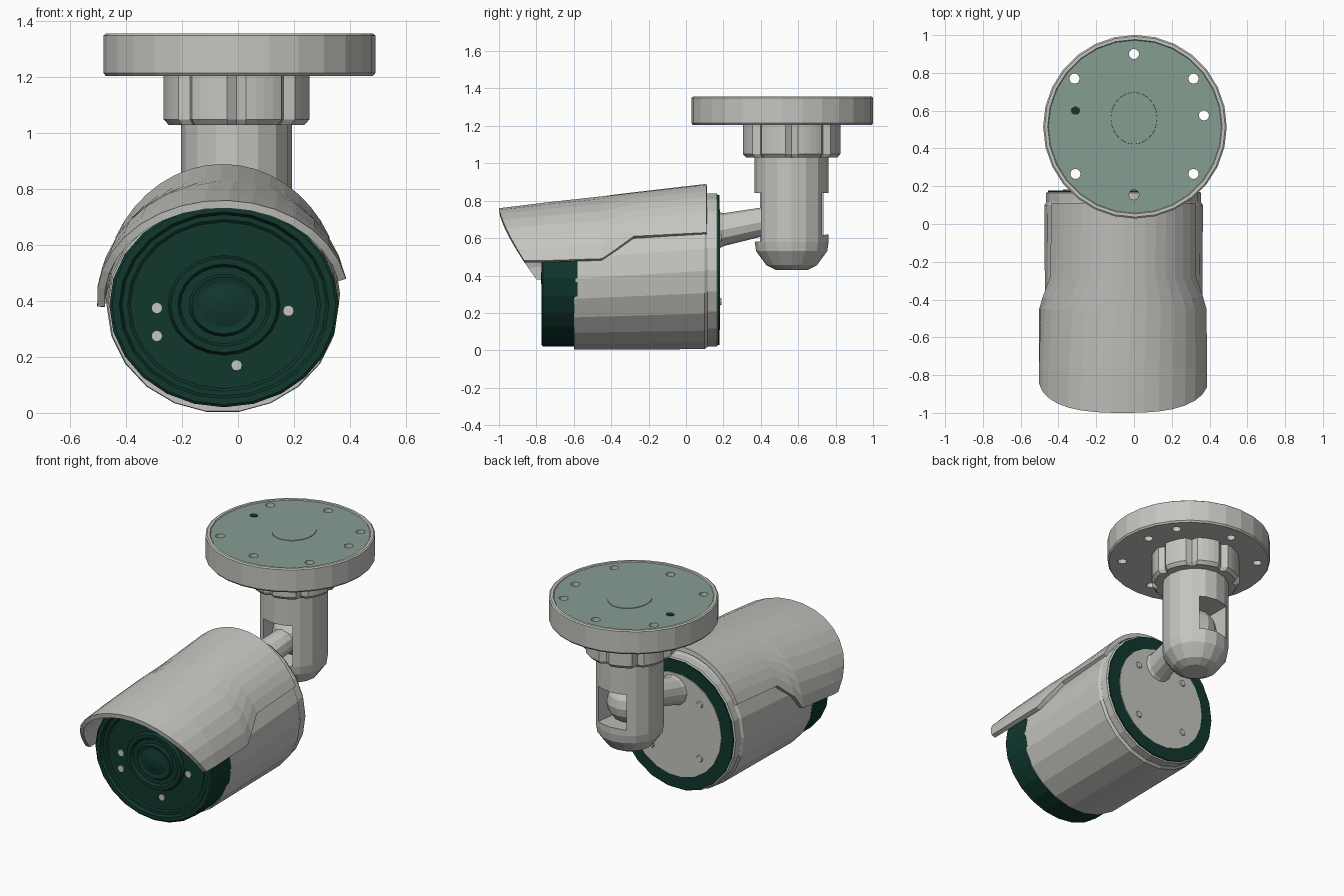
import bpy, bmesh, math
from mathutils import Vector

cube = bpy.data.objects.get("Cube")
if cube:
    bpy.data.objects.remove(cube, do_unlink=True)


def material(name, rgb):
    m = bpy.data.materials.new(name)
    m.use_nodes = True
    m.diffuse_color = (*rgb, 1)
    bsdf = next(n for n in m.node_tree.nodes if n.type == 'BSDF_PRINCIPLED')
    bsdf.inputs["Base Color"].default_value = (*rgb, 1)
    bsdf.inputs["Roughness"].default_value = 0.6
    return m


GREY = material("warm grey", (0.56, 0.56, 0.53))
DARK = material("dark green", (0.005, 0.038, 0.027))
PALE = material("pale green", (0.24, 0.34, 0.285))


def finish(name, bm, mats, recalc=True):
    if recalc:
        bmesh.ops.recalc_face_normals(bm, faces=bm.faces)
    mesh = bpy.data.meshes.new(name)
    bm.to_mesh(mesh)
    bm.free()
    for m in mats:
        mesh.materials.append(m)
    obj = bpy.data.objects.new(name, mesh)
    bpy.context.collection.objects.link(obj)
    return obj


def add_loft(bm, rings, axis, n, wave=None, last=0):
    """Capped loft; each ring is (position, radius_a, radius_b, centre_a, centre_b)."""
    loops = []
    for pos, ra, rb, ca, cb in rings:
        loop = []
        for i in range(n):
            a = math.tau * i / n
            k = wave(i) if wave else 1
            u, v = ca + ra * k * math.cos(a), cb + rb * k * math.sin(a)
            loop.append(bm.verts.new((u, pos, v) if axis == 'Y' else (u, v, pos)))
        loops.append(loop)
    for lo, hi in zip(loops, loops[1:]):
        for i in range(n):
            j = (i + 1) % n
            bm.faces.new((lo[i], lo[j], hi[j], hi[i]))
    bm.faces.new(loops[0])
    bm.faces.new(loops[-1]).material_index = last


def loft(name, rings, axis, n, mats, wave=None, last=0):
    bm = bmesh.new()
    add_loft(bm, rings, axis, n, wave, last)
    return finish(name, bm, mats)


def cut(obj, cutter):
    cutter.hide_render = True
    mod = obj.modifiers.new("cut", 'BOOLEAN')
    mod.operation, mod.object, mod.solver = 'DIFFERENCE', cutter, 'EXACT'
    apply(obj, mod)
    bpy.data.objects.remove(cutter, do_unlink=True)


def apply(obj, mod):
    bpy.context.view_layer.objects.active = obj
    bpy.ops.object.modifier_apply(modifier=mod.name)


CX = -0.055  # the camera body sits slightly off the mount axis

# Camera body, tapering in height toward the front
loft("body_shell", [(-0.6, 0.41, 0.38, CX, 0.382), (-0.59, 0.415, 0.384, CX, 0.384),
                    (0.1, 0.42, 0.423, CX, 0.425), (0.115, 0.41, 0.413, CX, 0.428)],
     'Y', 22, [GREY])
loft("rear_collar", [(0.1, 0.41, 0.413, CX, 0.43), (0.165, 0.41, 0.413, CX, 0.43),
                     (0.17, 0.4, 0.405, CX, 0.43)], 'Y', 22, [GREY])
loft("rear_seal", [(0.15, 0.4, 0.405, CX, 0.43), (0.178, 0.4, 0.405, CX, 0.43)],
     'Y', 22, [DARK])
loft("rear_plate", [(0.16, 0.32, 0.325, CX, 0.43), (0.183, 0.32, 0.325, CX, 0.43)],
     'Y', 22, [GREY])
for k in range(4):
    a = math.radians(45 + 90 * k)
    x, z = CX + 0.24 * math.cos(a), 0.43 + 0.24 * math.sin(a)
    loft("rear_screw", [(0.18, 0.024, 0.024, x, z), (0.189, 0.018, 0.018, x, z)],
         'Y', 10, [GREY])

# Dark front housing with stepped lens rings
face = [(0.41, -0.58), (0.41, -0.765), (0.4, -0.772), (0.375, -0.772), (0.365, -0.755),
        (0.345, -0.755), (0.335, -0.748), (0.2, -0.748), (0.19, -0.77), (0.165, -0.77),
        (0.155, -0.755), (0.125, -0.755), (0.115, -0.768), (0.09, -0.762), (0.03, -0.775)]
loft("front_housing", [(y, r, r * 0.89, -0.05, 0.385) for r, y in face], 'Y', 24, [DARK])
for x, z in [(-0.29, 0.375), (-0.29, 0.275), (0.18, 0.365), (-0.005, 0.17)]:
    loft("front_light", [(-0.745, 0.02, 0.02, x, z), (-0.754, 0.02, 0.02, x, z)],
         'Y', 10, [GREY])

# Sun visor: arched shell with a stepped lower edge and a raked front
stations = [(-1.0, 0.76, 0.45, 0.48, 0.38), (-0.76, 0.79, 0.45, 0.48, 0.38),
            (-0.45, 0.825, 0.447, 0.49, 0.41), (-0.39, 0.832, 0.44, 0.53, 0.5),
            (-0.28, 0.845, 0.432, 0.61, 0.6), (0.11, 0.89, 0.43, 0.63, 0.63)]
bm = bmesh.new()
grid, cz, steps = [], 0.41, 16
for i, (y, top, rx, low_left, low_right) in enumerate(stations):
    rz = top - cz
    start, end = -math.acos((low_right - cz) / rz), math.acos((low_left - cz) / rz)
    row = []
    for j in range(steps + 1):
        a = start + (end - start) * j / steps
        z = cz + rz * math.cos(a)
        rake = 0.2 * (max(top - z, 0) / 0.38) ** 1.3 if i == 0 else 0
        row.append(bm.verts.new((CX + rx * math.sin(a), y + rake, z)))
    grid.append(row)
for r0, r1 in zip(grid, grid[1:]):
    for j in range(steps):
        bm.faces.new((r0[j], r0[j + 1], r1[j + 1], r1[j]))
visor = finish("sun_visor", bm, [GREY], recalc=False)
solid = visor.modifiers.new("thickness", 'SOLIDIFY')
solid.thickness, solid.offset = 0.028, -1
apply(visor, solid)

# Post with rounded foot and a slot running through for the joint
PY = 0.565
post = loft("mount_post", [(z, r, r, -0.005, PY) for z, r in
            [(0.43, 0.085), (0.455, 0.135), (0.53, 0.19), (0.58, 0.198), (1.06, 0.198)]],
            'Z', 16, [GREY])
bm = bmesh.new()
bmesh.ops.create_cube(bm, size=1)
for v in bm.verts:
    v.co = Vector((v.co.x * 0.2, PY + v.co.y * 0.6, 0.735 + v.co.z * 0.21))
    if v.co.y < PY and v.co.z < 0.7:
        v.co.z = 0.57
cut(post, finish("slot_cutter", bm, []))

# Arm and ball joint
loft("joint_arm", [(0.17, 0.1, 0.1, -0.04, 0.64), (0.2, 0.088, 0.088, -0.04, 0.645),
                   (0.4, 0.078, 0.078, -0.01, 0.685), (0.6, 0.075, 0.075, 0, 0.71)],
     'Y', 12, [GREY])
bm = bmesh.new()
bmesh.ops.create_uvsphere(bm, u_segments=14, v_segments=8, radius=0.13)
bmesh.ops.translate(bm, verts=bm.verts, vec=(0, PY, 0.71))
finish("joint_ball", bm, [GREY])

# Lobed locking collar
loft("locking_collar", [(z, r, r, -0.005, PY) for z, r in
     [(1.03, 0.245), (1.05, 0.263), (1.21, 0.263)]], 'Z', 48, [GREY],
     wave=lambda i: 0.9 if i % 6 == 0 else 1)

# Round base plate with pale top and through holes
BY = 0.515
base = loft("base_plate", [(z, r, r, 0.005, BY) for z, r in
            [(1.205, 0.478), (1.215, 0.486), (1.35, 0.486), (1.356, 0.478),
             (1.356, 0.462), (1.351, 0.458)]], 'Z', 28, [GREY, PALE], last=1)
bm = bmesh.new()
for x, y in [(0, 0.9), (-0.315, 0.77), (0.315, 0.77), (0.37, 0.575),
             (0.315, 0.265), (0, 0.155), (-0.31, 0.265)]:
    add_loft(bm, [(1.1, 0.027, 0.027, x, y), (1.5, 0.027, 0.027, x, y)], 'Z', 12)
cut(base, finish("hole_cutter", bm, []))
loft("base_centre_cap", [(1.345, 0.125, 0.14, 0, 0.56), (1.354, 0.122, 0.137, 0, 0.56)],
     'Z', 20, [PALE])
loft("base_plug", [(1.345, 0.025, 0.022, -0.31, 0.6), (1.354, 0.025, 0.022, -0.31, 0.6)],
     'Z', 10, [DARK])
